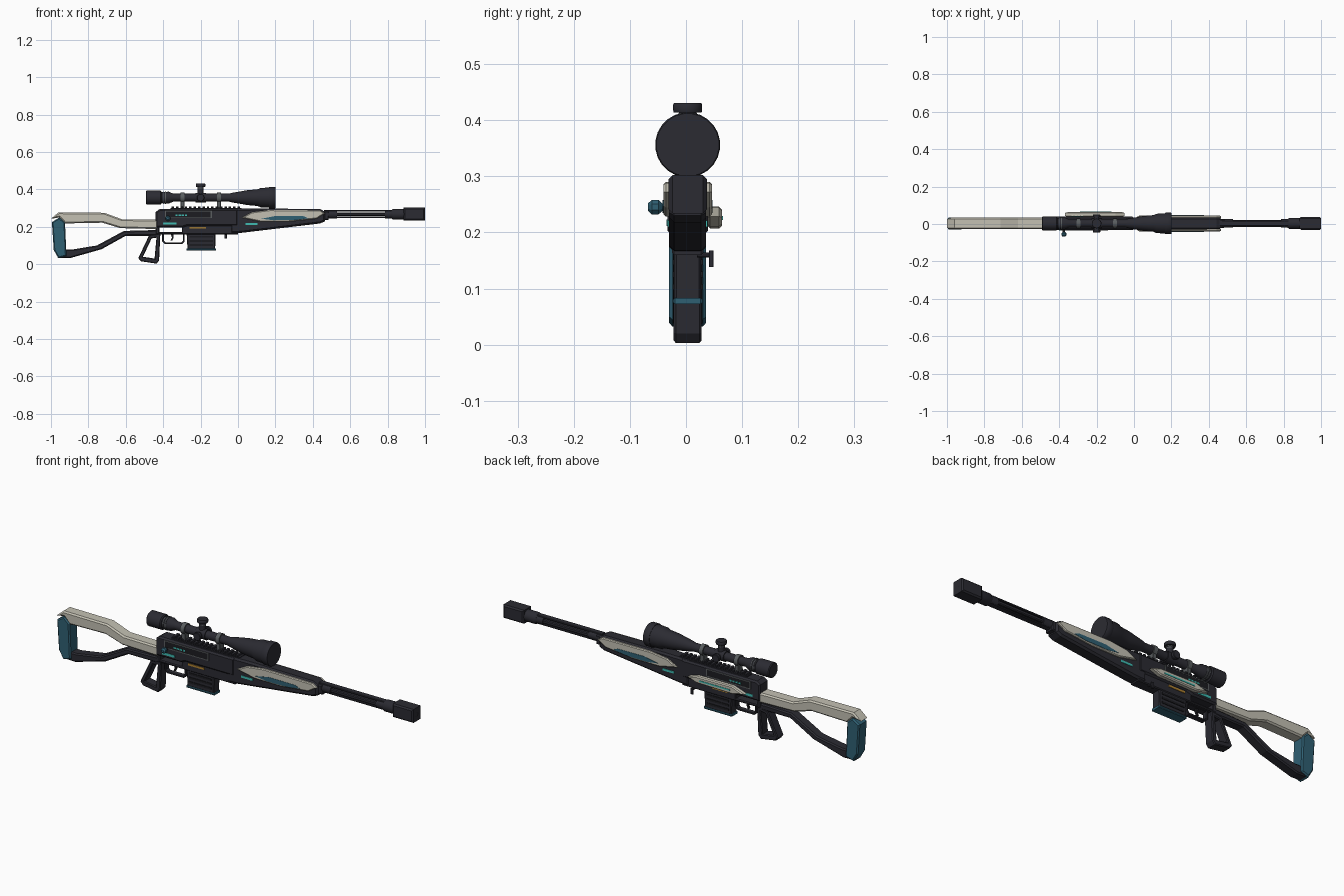
import bpy, bmesh, math
from mathutils import Matrix, Vector

cube = bpy.data.objects.get("Cube")
if cube:
    bpy.data.objects.remove(cube, do_unlink=True)

CY = 0.003      # centre plane of the body
BORE = 0.267    # barrel axis height
SIGHT = 0.356   # scope axis height


def colour(name, r, g, b):
    m = bpy.data.materials.new(name)
    m.use_nodes = True
    m.diffuse_color = (r, g, b, 1)
    m.node_tree.nodes["Principled BSDF"].inputs["Base Color"].default_value = (r, g, b, 1)
    return m


DARK = colour("charcoal", .024, .024, .032)
BLACK = colour("black", .012, .012, .015)
BEIGE = colour("warm beige", .55, .53, .45)
BLUE = colour("deep blue", .028, .115, .17)
TEAL = colour("teal", .05, .50, .45)
GOLD = colour("gold", .42, .22, .03)
GREY = colour("grey", .10, .11, .115)


def finish(name, mesh, mat):
    mesh.materials.clear()
    mesh.materials.append(mat)
    ob = bpy.data.objects.new(name, mesh)
    bpy.context.collection.objects.link(ob)
    return ob


def plate(name, loops, half, mat, bevel=0.0, y=CY):
    """Side profile in x,z (first loop outer, others holes) extruded along y."""
    cu = bpy.data.curves.new(name, 'CURVE')
    cu.dimensions, cu.fill_mode = '2D', 'BOTH'
    cu.extrude, cu.bevel_depth, cu.bevel_resolution = half - bevel, bevel, 0
    cu.offset = -bevel
    for pts in loops:
        sp = cu.splines.new('POLY')
        sp.points.add(len(pts) - 1)
        for p, (x, z) in zip(sp.points, pts):
            p.co = (x, z, 0, 1)
        sp.use_cyclic_u = True
    tmp = bpy.data.objects.new(name + "_outline", cu)
    bpy.context.collection.objects.link(tmp)
    dg = bpy.context.evaluated_depsgraph_get()
    mesh = bpy.data.meshes.new_from_object(tmp.evaluated_get(dg))
    bpy.data.objects.remove(tmp, do_unlink=True)
    mesh.transform(Matrix.Translation((0, y, 0)) @ Matrix.Rotation(math.pi / 2, 4, 'X'))
    for p in mesh.polygons:
        p.use_smooth = False
    return finish(name, mesh, mat)


def rect(x0, x1, z0, z1):
    return [(x0, z0), (x1, z0), (x1, z1), (x0, z1)]


def both(name, loops, out, mat, thick=.004, bevel=0.0):
    """The same plate on both sides; out is the distance to its outer face."""
    for side, s in (("left", 1), ("right", -1)):
        plate(name + "_" + side, loops, thick, mat, bevel, CY + s * (out - thick))


def lathe(name, profile, origin, mat, axis='X', segs=24):
    """Closed solid turned from (distance, radius) pairs."""
    bm = bmesh.new()
    rings = []
    for d, r in profile:
        rings.append([bm.verts.new((d, r * math.cos(a), r * math.sin(a)))
                      for a in ((i + .5) * 2 * math.pi / segs for i in range(segs))])
    for a, b in zip(rings, rings[1:]):
        for i in range(segs):
            j = (i + 1) % segs
            bm.faces.new((a[i], a[j], b[j], b[i]))
    bm.faces.new(rings[0])
    bm.faces.new(rings[-1])
    bmesh.ops.recalc_face_normals(bm, faces=bm.faces)
    turn = {'X': Matrix(), 'Y': Matrix.Rotation(math.pi / 2, 4, 'Z'),
            'Z': Matrix.Rotation(-math.pi / 2, 4, 'Y')}[axis]
    bmesh.ops.transform(bm, verts=bm.verts, matrix=Matrix.Translation(origin) @ turn)
    mesh = bpy.data.meshes.new(name)
    bm.to_mesh(mesh)
    bm.free()
    ob = finish(name, mesh, mat)
    if segs > 8:
        bpy.ops.object.select_all(action='DESELECT')
        ob.select_set(True)
        bpy.context.view_layer.objects.active = ob
        bpy.ops.object.shade_smooth_by_angle(angle=math.radians(35))
    return ob


# Shoulder stock
plate("stock_upper_beam", [[(-1, .243), (-.96, .277), (-.715, .275), (-.62, .24), (-.43, .238),
      (-.43, .188), (-.63, .193), (-.725, .222), (-.925, .218), (-.955, .25)]], .031, BEIGE, .007)
plate("stock_lower_beam", [[(-.965, .035), (-.9, .032), (-.73, .08), (-.6, .152), (-.43, .152),
      (-.43, .183), (-.61, .178), (-.755, .1), (-.89, .078), (-.965, .078)]], .026, DARK, .006)
plate("butt_pad", [[(-.995, .225), (-.955, .25), (-.925, .222), (-.917, .045), (-.96, .032),
      (-.985, .075)]], .033, BLUE, .006)

# Receiver with the open slot above the trigger
plate("receiver_upper", [[(-.44, .195), (-.3, .195), (-.27, .205), (.0, .205), (.0, .294),
      (-.42, .294), (-.44, .28)]], .036, DARK, .008)
plate("receiver_lower", [[(-.44, .16), (.0, .16), (.0, .22), (-.44, .22)],
      rect(-.42, -.3, .172, .195)], .028, DARK, .004)
both("bolt_channel_rim", [rect(-.39, -.14, .246, .286), rect(-.384, -.146, .251, .281)], .038, GREY)
both("bolt_channel", [rect(-.384, -.146, .251, .281)], .037, BLACK)
both("receiver_light", [rect(-.4, -.33, .211, .223)], .038, TEAL)
both("gold_strip", [rect(-.26, -.17, .19, .2)], .031, GOLD)
for i in range(4):
    both(f"marking_{i}", [rect(-.335 + i * .017, -.323 + i * .017, .258, .266)], .039, TEAL)

# Left cheek panel on the receiver
plate("left_side_panel", [[(-.37, .222), (-.3, .246), (-.1, .244), (-.05, .228), (-.1, .21),
      (-.3, .207)]], .013, BEIGE, .005, .051)
plate("left_side_panel_light", [rect(-.29, -.12, .222, .229)], .004, TEAL, 0, .062)

# Bolt handle on the right
lathe("bolt_handle", [(-.055, .007), (-.02, .007)], (-.375, 0, .245), DARK, 'Y', 8)
lathe("bolt_knob", [(-.068, .007), (-.061, .014), (-.049, .014), (-.042, .007)],
      (-.375, 0, .245), BLUE, 'Y', 8)

# Skeleton grip, trigger and guard
plate("grip", [[(-.475, .155), (-.415, .165), (-.422, .02), (-.435, .003), (-.52, .016),
      (-.533, .033)], [(-.462, .138), (-.436, .142), (-.446, .03), (-.508, .04)]], .025, DARK, .004)
plate("trigger_guard", [[(-.405, .165), (-.285, .165), (-.285, .122), (-.298, .108), (-.392, .108),
      (-.405, .122)], [(-.396, .158), (-.294, .158), (-.294, .125), (-.302, .117),
      (-.388, .117), (-.396, .125)]], .013, DARK, .002)
plate("trigger", [[(-.36, .165), (-.343, .165), (-.345, .14), (-.352, .125), (-.36, .128),
      (-.353, .142)]], .005, BLACK)
plate("left_release_lever", [rect(-.072, -.06, .138, .168)], .004, DARK, .001, .045)
lathe("release_pin", [(.02, .005), (.048, .005)], (-.066, 0, .16), DARK, 'Y', 8)

# Magazine with raised ribs
plate("magazine", [[(-.275, .17), (-.12, .17), (-.122, .08), (-.27, .08)]], .024, DARK, .004)
for z in (.098, .12, .142):
    both("magazine_rib", [rect(-.26, -.135, z, z + .01)], .027, BLACK)
plate("magazine_base", [rect(-.275, -.118, .072, .083)], .026, BLUE, .003)

# Handguard with side panels
plate("handguard", [[(-.04, .165), (.02, .168), (.44, .218), (.465, .23), (.465, .28), (.44, .295),
      (.1, .298), (-.04, .296)]], .033, DARK, .009)
plate("handguard_collar", [rect(.45, .485, .236, .284)], .024, DARK, .005)
both("side_panel", [[(.02, .249), (.075, .278), (.17, .29), (.44, .288), (.465, .272), (.42, .244),
     (.27, .228), (.12, .228)]], .043, BEIGE, .008, .004)
both("side_panel_inlay", [[(.125, .243), (.2, .258), (.35, .257), (.375, .246), (.31, .236),
     (.19, .235)]], .0445, BLUE, .003)
both("handguard_light", [rect(.04, .105, .21, .221)], .0355, TEAL)

# Top rail with teeth
plate("rail_base", [rect(-.36, .02, .29, .3)], .02, DARK)
for i in range(16):
    x = -.355 + i * .0235
    plate("rail_tooth", [rect(x, x + .013, .298, .309)], .022, DARK, .002)

# Barrel: core with slotted shroud rails
plate("barrel_core", [rect(.46, .85, .258, .276)], .018, DARK, .004)
for z in (.246, .282):
    plate("barrel_rail", [rect(.46, .85, z, z + .008)], .014, DARK, .002)
for x0, x1 in ((.47, .53), (.785, .83)):
    lathe("barrel_sleeve", [(x0, .023), (x1, .023)], (0, CY, BORE), DARK)

# Muzzle brake with side ports and bore
lathe("brake_collar", [(.822, .024), (.83, .029), (.89, .029), (.895, .025)],
      (0, CY, BORE), DARK)
ports = [rect(x, x + .022, .25, .288) for x in (.9, .93, .96)]
plate("muzzle_brake", [rect(.885, 1, .234, .302)] + ports, .034, DARK, .007)
lathe("bore", [(.99, .012), (1.0, .012)], (0, CY, BORE), BLACK)

# Scope
lathe("scope_body", [(-.41, .03), (-.37, .032), (-.345, .021), (-.05, .021), (-.03, .026),
      (.05, .04), (.105, .045), (.12, .052), (.2, .056)], (0, CY, SIGHT), DARK)
lathe("scope_eyepiece", [(-.492, .034), (-.488, .038), (-.415, .038), (-.41, .033)],
      (0, CY, SIGHT), DARK)
lathe("objective_rim", [(.165, .056), (.168, .058), (.197, .058), (.2, .056)],
      (0, CY, SIGHT), DARK)
for x in (-.402, -.39):
    lathe("eyepiece_ring", [(x, .0335), (x + .004, .0335)], (0, CY, SIGHT), GREY)
for x in (-.297, -.102):
    lathe("scope_ring", [(x - .011, .027), (x + .011, .027)], (0, CY, SIGHT), GREY)
    plate("ring_foot", [rect(x - .011, x + .011, .3, .34)], .017, GREY, .002)
lathe("turret_hub", [(-.028, .026), (.028, .026)], (-.2, CY, SIGHT), DARK)
lathe("top_turret", [(.0, .016), (.058, .016), (.058, .025), (.061, .026), (.072, .026),
      (.075, .024)], (-.2, CY, SIGHT), DARK, 'Z')
lathe("side_turrets", [(-.048, .018), (-.046, .02), (-.034, .02), (-.034, .014), (.034, .014),
      (.034, .02), (.046, .02), (.048, .018)], (-.2, CY, SIGHT), DARK, 'Y')
for z in (.046, .054):
    lathe("turret_scale", [(z, .0165), (z + .003, .0165)], (-.2, CY, SIGHT), GREY, 'Z')
